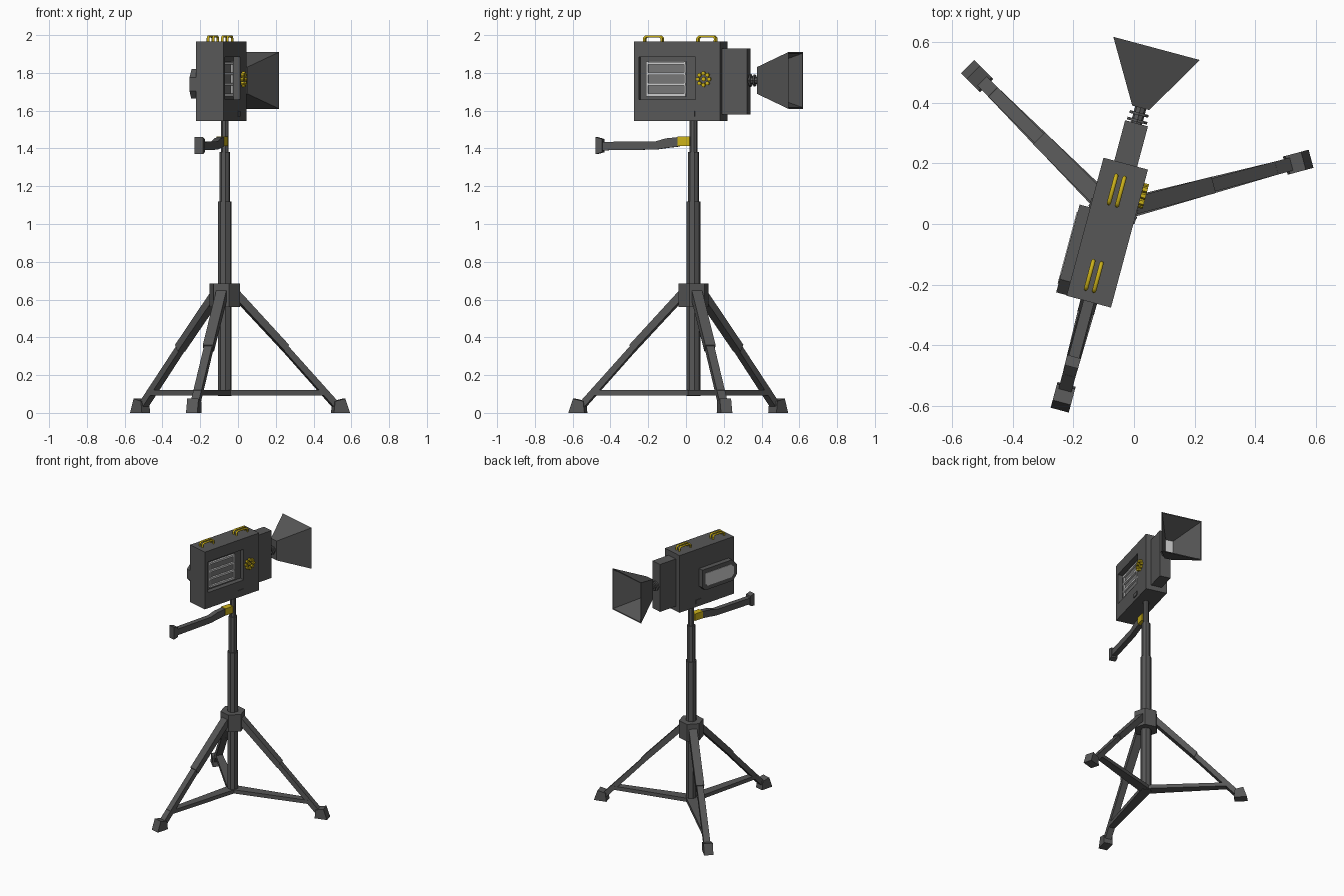
import bpy, bmesh, math
from mathutils import Matrix, Vector

if "Cube" in bpy.data.objects:
    bpy.data.objects.remove(bpy.data.objects["Cube"])

def material(name, rgb):
    m = bpy.data.materials.new(name)
    m.diffuse_color = (*rgb, 1)
    m.use_nodes = True
    m.node_tree.nodes["Principled BSDF"].inputs["Base Color"].default_value = m.diffuse_color
    return m

DARK = material("dark grey", (0.095, 0.095, 0.095))
YELLOW = material("yellow", (0.60, 0.44, 0.01))
LIGHT = material("light grey", (0.60, 0.60, 0.60))
MID = material("mid grey", (0.18, 0.18, 0.18))

# Whole model is turned about the column axis; local -y is the operator side
BASE = Matrix.Translation((-0.07, 0.04, 0)) @ Matrix.Rotation(math.radians(-15), 4, 'Z')

def finish(name, bm, mat, turn=0):
    bmesh.ops.recalc_face_normals(bm, faces=bm.faces)
    me = bpy.data.meshes.new(name)
    bm.to_mesh(me)
    bm.free()
    me.materials.append(mat)
    ob = bpy.data.objects.new(name, me)
    ob.matrix_world = BASE @ Matrix.Rotation(math.radians(turn), 4, 'Z')
    bpy.context.collection.objects.link(ob)
    return ob

def box(name, x, y, z, mat=DARK, turn=0):
    bm = bmesh.new()
    size = Matrix.Diagonal((x[1] - x[0], y[1] - y[0], z[1] - z[0], 1))
    mid = Matrix.Translation((sum(x) / 2, sum(y) / 2, sum(z) / 2))
    bmesh.ops.create_cube(bm, size=1, matrix=mid @ size)
    return finish(name, bm, mat, turn)

def prism(name, poly, lo, hi, axis='X', mat=DARK, turn=0):
    """Extrude a polygon: (y, z) points along X or (x, y) points along Z."""
    bm = bmesh.new()
    place = (lambda p, t: (t, *p)) if axis == 'X' else (lambda p, t: (*p, t))
    a = [bm.verts.new(place(p, lo)) for p in poly]
    b = [bm.verts.new(place(p, hi)) for p in poly]
    bm.faces.new(a)
    bm.faces.new(b)
    for i in range(len(a)):
        j = (i + 1) % len(a)
        bm.faces.new((a[i], a[j], b[j], b[i]))
    return finish(name, bm, mat, turn)

def ngon(r, sides, phase=0):
    return [(r * math.cos(math.tau * (i + phase) / sides),
             r * math.sin(math.tau * (i + phase) / sides)) for i in range(sides)]

def cylinder(name, centre, r, depth, axis, sides, mat=DARK):
    bm = bmesh.new()
    rot = Vector((0, 0, 1)).rotation_difference(Vector(axis)).to_matrix().to_4x4()
    bmesh.ops.create_cone(bm, cap_ends=True, segments=sides, radius1=r, radius2=r,
                          depth=depth, matrix=Matrix.Translation(centre) @ rot)
    return finish(name, bm, mat)

# Telescopic column and collar
for i, (r, lo, hi) in enumerate([(0.037, 0.09, 1.12), (0.029, 1.12, 1.38), (0.021, 1.38, 1.55)]):
    prism(f"column_{i + 1}", ngon(r, 8, 0.5), lo, hi, 'Z')
prism("collar", ngon(0.083, 6), 0.56, 0.685, 'Z')

# Three legs with feet and braces
for i in range(3):
    t = 120 * i
    prism(f"upper_leg_{i + 1}", [(-0.06, 0.66), (-0.345, 0.36), (-0.325, 0.325), (-0.06, 0.60)],
          -0.028, 0.028, turn=t)
    prism(f"lower_leg_{i + 1}", [(-0.32, 0.378), (-0.62, 0.055), (-0.59, 0.035), (-0.31, 0.34)],
          -0.022, 0.022, turn=t)
    prism(f"foot_{i + 1}", [(-0.59, 0), (-0.678, 0), (-0.652, 0.075), (-0.597, 0.062)],
          -0.031, 0.031, turn=t)
    prism(f"brace_{i + 1}", [(-0.036, 0), (0.036, 0), (0.022, -0.56), (-0.022, -0.56)],
          0.093, 0.12, 'Z', turn=t)

# Main body with a recessed window on the right side
body = box("camera_body", (-0.076, 0.076), (-0.307, 0.165), (1.545, 1.965))
cutter = box("window_cutter", (0.04, 0.1), (-0.28, 0.031), (1.66, 1.885))
cutter.hide_render = True
mod = body.modifiers.new("window", 'BOOLEAN')
mod.operation = 'DIFFERENCE'
mod.solver = 'EXACT'
mod.object = cutter
bpy.context.view_layer.objects.active = body
bpy.ops.object.modifier_apply(modifier=mod.name)
bpy.data.objects.remove(cutter)

# Grille inside the window
box("grille_panel", (0.04, 0.043), (-0.246, -0.028), (1.675, 1.86), MID)
for i in range(4):
    z = 1.683 + 0.0563 * i
    box(f"grille_bar_{i + 1}", (0.043, 0.056), (-0.246, -0.028), (z - 0.007, z + 0.007), LIGHT)
for i, y in enumerate((-0.241, -0.033)):
    box(f"grille_post_{i + 1}", (0.043, 0.054), (y - 0.005, y + 0.005), (1.676, 1.859), LIGHT)

# Small plates low on both sides
for side, x in (("right", (0.076, 0.080)), ("left", (-0.080, -0.076))):
    box(f"{side}_plate", x, (-0.021, 0.027), (1.57, 1.597))

# Studded yellow dial
for i in range(8):
    a = math.tau * i / 8
    cylinder(f"dial_stud_{i + 1}", (0.083, 0.077 + 0.031 * math.cos(a), 1.767 + 0.031 * math.sin(a)),
             0.011, 0.018, (1, 0, 0), 6, YELLOW)
cylinder("dial_hub", (0.081, 0.077, 1.767), 0.012, 0.012, (1, 0, 0), 6, YELLOW)

# Side pod with a light screen
pod = [(-0.005, 1.82), (-0.26, 1.82), (-0.305, 1.775), (-0.305, 1.705),
       (-0.27, 1.665), (-0.03, 1.665), (-0.005, 1.69)]
prism("side_pod", pod, -0.112, -0.07)
screen = [(-0.03, 1.79), (-0.25, 1.79), (-0.275, 1.765), (-0.275, 1.715),
          (-0.255, 1.695), (-0.045, 1.695), (-0.03, 1.71)]
prism("side_screen", screen, -0.115, -0.111, mat=LIGHT)

# Pairs of yellow carry rails on top
for i, yc in enumerate((0.0715, -0.221)):
    for j, x in enumerate((-0.02, 0.008)):
        cu = bpy.data.curves.new(f"top_rail_{i + 1}_{j + 1}", 'CURVE')
        cu.dimensions = '3D'
        cu.bevel_depth = 0.007
        cu.bevel_resolution = 1
        cu.use_fill_caps = True
        path = [(-0.048, 1.96), (-0.048, 1.983), (-0.038, 1.993),
                (0.038, 1.993), (0.048, 1.983), (0.048, 1.96)]
        sp = cu.splines.new('POLY')
        sp.points.add(len(path) - 1)
        for p, (y, z) in zip(sp.points, path):
            p.co = (x, yc + y, z, 1)
        cu.materials.append(YELLOW)
        ob = bpy.data.objects.new(cu.name, cu)
        ob.matrix_world = BASE
        bpy.context.collection.objects.link(ob)

# Front housing and ringed lens neck
box("front_housing", (-0.039, 0.039), (0.16, 0.303), (1.58, 1.928))
cylinder("lens_neck", (0, 0.332, 1.76), 0.019, 0.064, (0, 1, 0), 8)
for i, (y, r) in enumerate([(0.312, 0.034), (0.335, 0.032)]):
    cylinder(f"lens_ring_{i + 1}", (0, y, 1.76), r, 0.009, (0, 1, 0), 8)

# Open flared hood, built as rectangular loops outside then inside
bm = bmesh.new()
loops = []
for y, hx, hz in [(0.356, 0.029, 0.071), (0.559, 0.148, 0.15), (0.559, 0.141, 0.143), (0.364, 0.025, 0.065)]:
    loops.append([bm.verts.new((sx * hx, y, 1.76 + sz * hz))
                  for sx, sz in ((-1, -1), (1, -1), (1, 1), (-1, 1))])
for a, b in zip(loops, loops[1:]):
    for i in range(4):
        j = (i + 1) % 4
        bm.faces.new((a[i], a[j], b[j], b[i]))
bm.faces.new(loops[0])
bm.faces.new(loops[-1])
finish("lens_hood", bm, DARK)
box("lens_glass", (-0.027, 0.027), (0.363, 0.368), (1.694, 1.826), LIGHT)

# Rear steering handle under the body
box("handle_bracket", (-0.022, 0.022), (-0.083, -0.015), (1.412, 1.463), YELLOW)
grip = [(-0.08, 1.46), (-0.15, 1.453), (-0.205, 1.437), (-0.5, 1.435),
        (-0.5, 1.39), (-0.205, 1.394), (-0.15, 1.402), (-0.08, 1.41)]
prism("handle_arm", grip, -0.018, 0.018)
prism("handle_knob", [(-0.495, 1.45), (-0.53, 1.46), (-0.53, 1.37), (-0.495, 1.38)], -0.023, 0.023)
